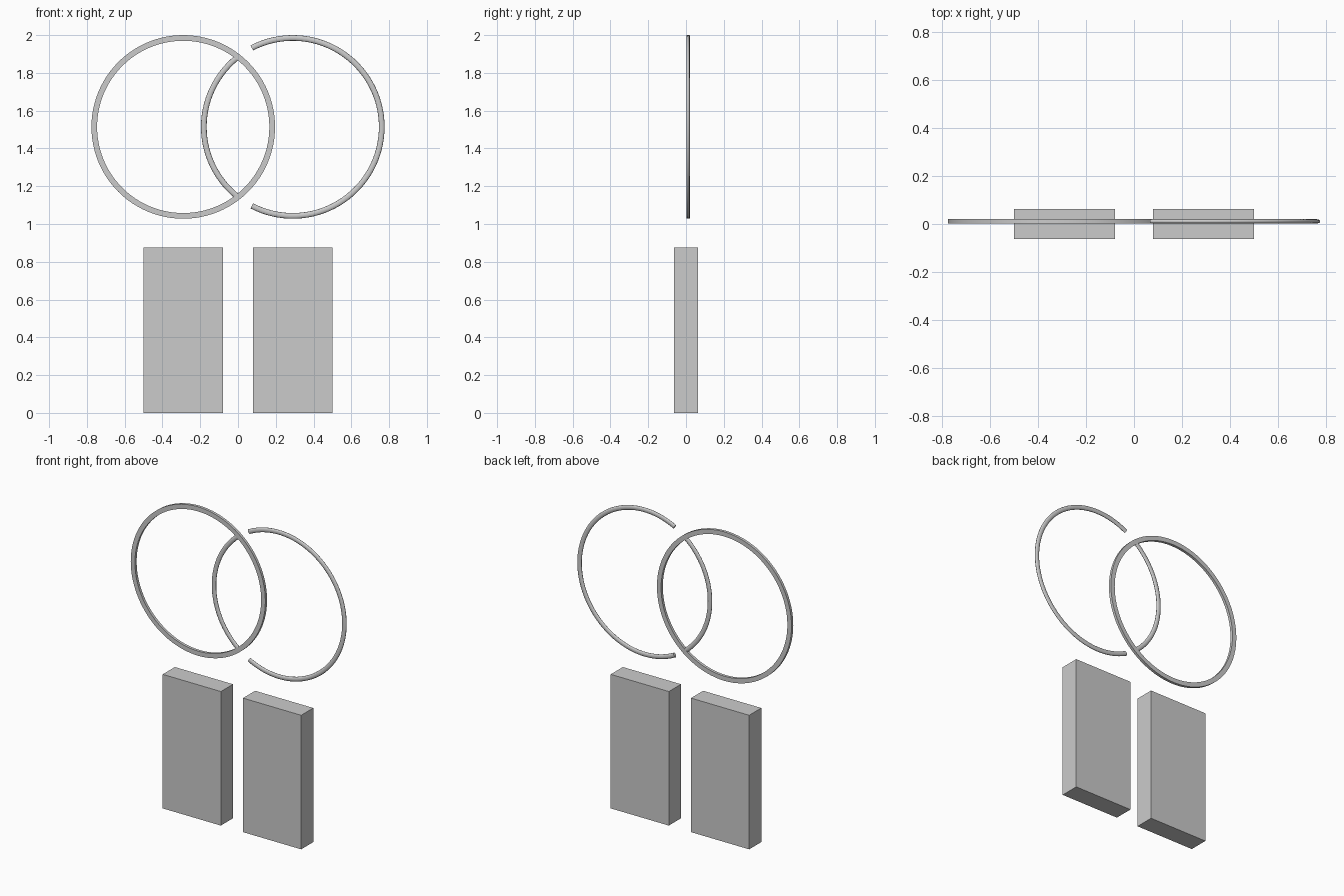
import bpy, bmesh, math

if "Cube" in bpy.data.objects:
    bpy.data.objects.remove(bpy.data.objects["Cube"])

RING_X, RING_Z, RING_Y = 0.29, 1.514, 0.011
RADIUS = 0.471          # centreline of the rings
HALF_W, HALF_D = 0.015, 0.009


def finish(name, bm, smooth=False):
    bmesh.ops.recalc_face_normals(bm, faces=bm.faces[:])
    for f in bm.faces:
        f.smooth = smooth
    mesh = bpy.data.meshes.new(name)
    bm.to_mesh(mesh)
    bm.free()
    obj = bpy.data.objects.new(name, mesh)
    bpy.context.collection.objects.link(obj)
    if smooth:
        bpy.ops.object.select_all(action='DESELECT')
        obj.select_set(True)
        bpy.context.view_layer.objects.active = obj
        bpy.ops.object.shade_smooth_by_angle(angle=math.radians(40))
    return obj


def slab(name, x):
    bm = bmesh.new()
    bmesh.ops.create_cube(bm, size=1)
    for v in bm.verts:
        v.co.x = v.co.x * 0.42 + x
        v.co.y *= 0.125
        v.co.z = (v.co.z + 0.5) * 0.875
    finish(name, bm)


def sweep(name, cx, profile, start, end, steps):
    """Sweep a (radial, depth) profile around a ring centre in the XZ plane."""
    bm = bmesh.new()
    closed = abs(end - start) >= 360
    loops = []
    for i in range(steps if closed else steps + 1):
        a = math.radians(start + (end - start) * i / steps)
        loops.append([bm.verts.new((cx + (RADIUS + r) * math.cos(a), RING_Y + d,
                                    RING_Z + (RADIUS + r) * math.sin(a)))
                      for r, d in profile])
    n = len(profile)
    for i in range(steps):
        p, q = loops[i], loops[(i + 1) % len(loops)]
        for j in range(n):
            k = (j + 1) % n
            bm.faces.new((p[j], p[k], q[k], q[j]))
    if not closed:
        bm.faces.new(loops[0])
        bm.faces.new(loops[-1][::-1])
    finish(name, bm, smooth=True)


flat = [(-HALF_W, -HALF_D), (HALF_W, -HALF_D), (HALF_W, HALF_D), (-HALF_W, HALF_D)]
oval = [(HALF_W * math.cos(t * math.tau / 16), HALF_D * math.sin(t * math.tau / 16))
        for t in range(16)]

# Two upright slabs
slab("left_slab", -0.29)
slab("right_slab", 0.29)

# Flat-faced full ring, and a rounded ring broken where it passes the first
sweep("left_ring", -RING_X, flat, 0, 360, 96)
sweep("right_ring_outer_arc", RING_X, oval, -117.4, 117.4, 64)
sweep("right_ring_inner_arc", RING_X, oval, 129, 231, 28)
